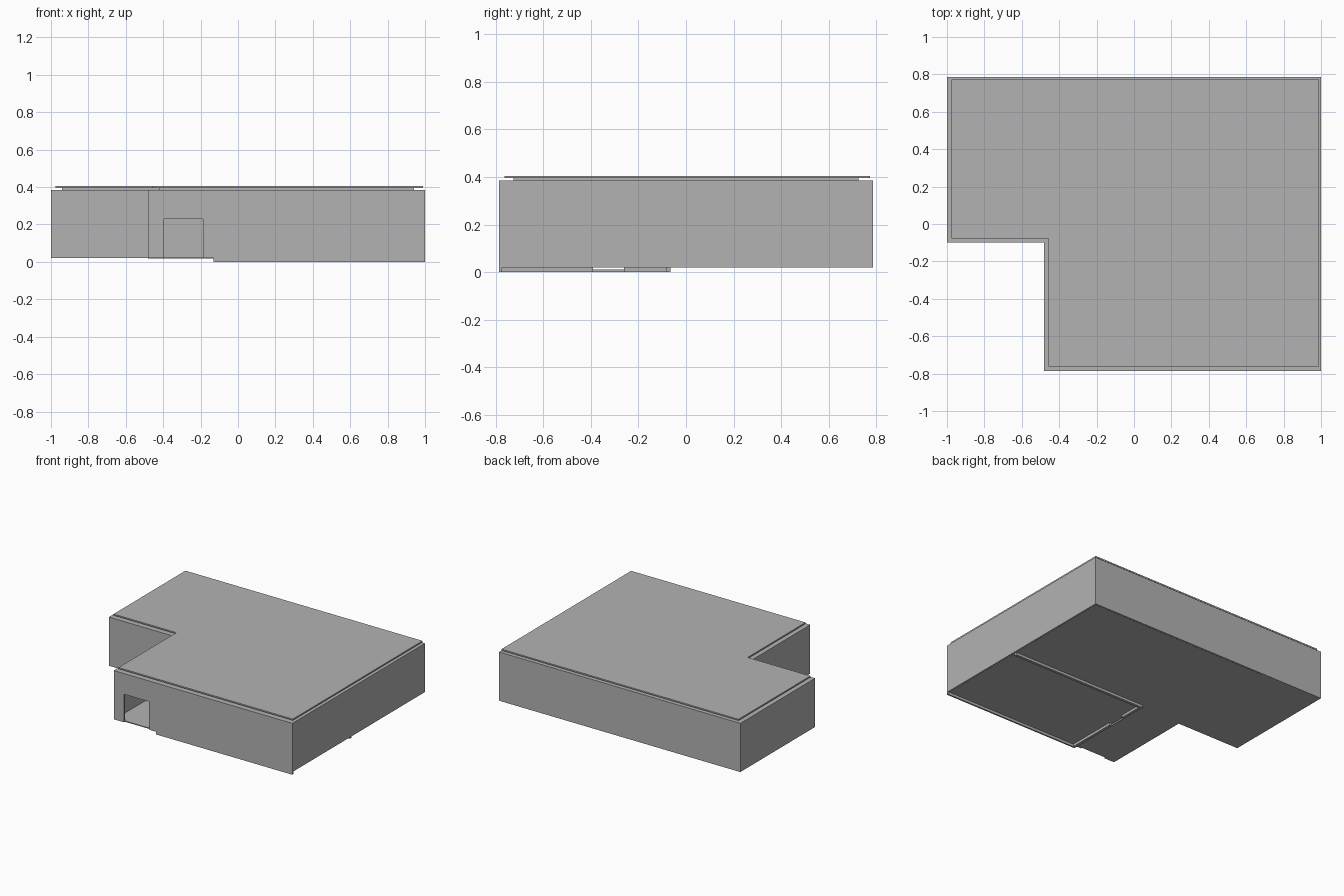
import bpy, bmesh
from mathutils import Vector

if "Cube" in bpy.data.objects:
    bpy.data.objects.remove(bpy.data.objects["Cube"])

T = 0.012            # outer wall thickness
Z0, Z1 = 0.02, 0.385  # bottom and top of the walls

grey = bpy.data.materials.new("dark_grey")
grey.diffuse_color = (0.45, 0.45, 0.45, 1)
grey.use_nodes = True
grey.node_tree.nodes["Principled BSDF"].inputs["Base Color"].default_value = grey.diffuse_color


def extrude(name, profile, plane, lo, hi):
    """Extrude a 2D profile lying in the given plane from lo to hi along the third axis."""
    place = {
        "xy": lambda a, b, c: (a, b, c),
        "xz": lambda a, b, c: (a, c, b),
        "yz": lambda a, b, c: (c, a, b),
    }[plane]
    bm = bmesh.new()
    face = bm.faces.new([bm.verts.new(place(a, b, lo)) for a, b in profile])
    ext = bmesh.ops.extrude_face_region(bm, geom=[face])
    verts = [g for g in ext["geom"] if isinstance(g, bmesh.types.BMVert)]
    bmesh.ops.translate(bm, verts=verts, vec=Vector(place(0, 0, hi - lo)))
    bmesh.ops.recalc_face_normals(bm, faces=bm.faces)
    mesh = bpy.data.meshes.new(name)
    bm.to_mesh(mesh)
    bm.free()
    mesh.materials.append(grey)
    obj = bpy.data.objects.new(name, mesh)
    bpy.context.collection.objects.link(obj)
    return obj


def rect(a0, b0, a1, b1):
    return [(a0, b0), (a1, b0), (a1, b1), (a0, b1)]


def ell(d, shift=0):
    """L-shaped footprint, inset by d, with the right and back edges pushed out by shift."""
    return [(-1 + d, -0.10 + d), (-0.48 + d, -0.10 + d), (-0.48 + d, -0.785 + d),
            (1 - d + shift, -0.785 + d), (1 - d + shift, 0.785 - d + shift),
            (-1 + d, 0.785 - d + shift)]


# Floor in two parts, and a ceiling, close the hollow shell
extrude("wing_floor", rect(-1 + T, -0.10 + T, -0.48, 0.785 - T), "xy", Z0, Z0 + 0.006)
extrude("main_floor", rect(-0.48, -0.785 + T, 1 - T, 0.785 - T), "xy", Z0 - 0.001, Z0 + 0.006)
extrude("ceiling", ell(T), "xy", Z1 - 0.008, Z1)

# Front wall with doorway; its right part reaches down to the ground
extrude("front_wall", [
    (-0.48, Z0), (-0.395, Z0), (-0.395, 0.23), (-0.187, 0.23), (-0.187, Z0),
    (-0.13, Z0), (-0.13, 0), (1, 0), (1, Z1), (-0.48, Z1)], "xz", -0.785, -0.785 + T)

# Remaining outer walls
for name, r in {
    "back_wall": (-1, 0.785 - T, 1, 0.785),
    "right_wall": (1 - T, -0.785 + T, 1, 0.785 - T),
    "left_wall": (-1, -0.10, -1 + T, 0.785 - T),
    "porch_back_wall": (-1 + T, -0.10, -0.48 + T, -0.10 + T),
    "porch_side_wall": (-0.48, -0.785 + T, -0.48 + T, -0.10),
}.items():
    extrude(name, rect(*r), "xy", Z0, Z1)

# Inner room walls, which drop just below the floor
top = Z1 - 0.008
extrude("room_back_wall", rect(-0.13, -0.085, 1 - T, -0.065), "xy", 0, top)
for name, y0, y1, z0, z1 in [
    ("room_side_wall_front", -0.773, -0.39, 0, top),
    ("room_side_wall_back", -0.26, -0.085, 0, top),
    ("room_door_header", -0.39, -0.26, 0.23, top),
]:
    extrude(name, rect(y0, z0, y1, z1), "yz", -0.13, -0.11)

# Threshold strip under the front of the room doorway
extrude("room_door_sill", rect(-0.39, 0, -0.26, 0.012), "yz", -0.13, -0.126)

# Recessed roof support and thin overhanging roof slab
extrude("roof_support", ell(0.06), "xy", Z1, 0.395)
extrude("roof_slab", ell(0.023, 0.011), "xy", 0.395, 0.405)
